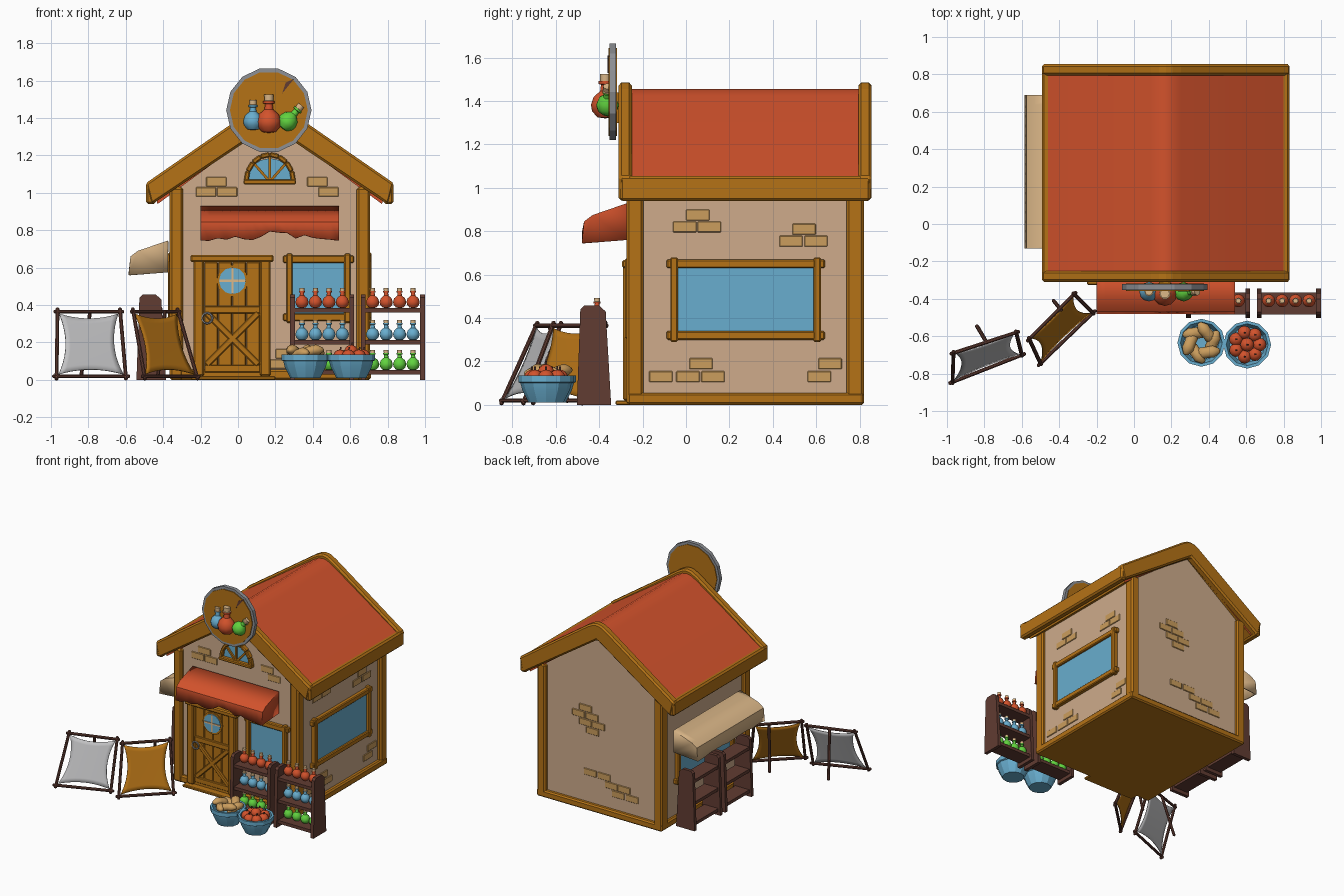
import bpy, bmesh, math, random
from mathutils import Vector, Matrix

random.seed(4)
cube = bpy.data.objects.get("Cube")
if cube:
    bpy.data.objects.remove(cube, do_unlink=True)


def material(name, r, g, b):
    m = bpy.data.materials.new(name)
    m.use_nodes = True
    m.diffuse_color = (r, g, b, 1)
    m.node_tree.nodes["Principled BSDF"].inputs["Base Color"].default_value = (r, g, b, 1)
    return m


WOOD = material("golden wood", .46, .17, .008)
WALL = material("plaster", .62, .41, .26)
BRICK = material("tan brick", .6, .34, .11)
CREAM = material("cream", .72, .48, .25)
RED = material("warm red", .65, .085, .025)
BLUE = material("sky blue", .14, .42, .62)
DARK = material("dark wood", .12, .045, .032)
GREY = material("iron grey", .27, .28, .3)
CLOTH = material("pale cloth", .53, .53, .54)
GREEN = material("bright green", .12, .65, .05)
HX = .17                      # middle of the house
FRONT = Vector((0, -1, 0))


def finish(bm, name, mats, mat=None, smooth=0, bevel=0):
    bmesh.ops.recalc_face_normals(bm, faces=bm.faces)
    if mat:
        bm.transform(mat)
    mesh = bpy.data.meshes.new(name)
    bm.to_mesh(mesh)
    bm.free()
    ob = bpy.data.objects.new(name, mesh)
    bpy.context.collection.objects.link(ob)
    for m in mats if isinstance(mats, list) else [mats]:
        mesh.materials.append(m)
    if smooth:
        mesh.shade_smooth()
        mesh.set_sharp_from_angle(angle=math.radians(smooth))
    if bevel:
        mod = ob.modifiers.new("soft_edges", 'BEVEL')
        mod.width, mod.segments = bevel, 1
    return ob


def box(name, x, y, z, mats, bevel=0):
    bm = bmesh.new()
    bmesh.ops.create_cube(bm, size=1)
    size = Matrix.Diagonal((x[1] - x[0], y[1] - y[0], z[1] - z[0], 1))
    mid = Matrix.Translation((sum(x) / 2, sum(y) / 2, sum(z) / 2))
    return finish(bm, name, mats, mid @ size, bevel=bevel)


def beam(name, p, q, width, depth, mats, normal=FRONT, bevel=.006):
    p, q = Vector(p), Vector(q)
    zc = (q - p).normalized()
    xc = normal.cross(zc).normalized()
    rot = Matrix((xc, zc.cross(xc), zc)).transposed().to_4x4()
    bm = bmesh.new()
    bmesh.ops.create_cube(bm, size=1)
    size = Matrix.Diagonal((width, depth, (q - p).length, 1))
    return finish(bm, name, mats, Matrix.Translation((p + q) / 2) @ rot @ size, bevel=bevel)


def prism(name, pts, y0, y1, mats, mat=None, smooth=0, bevel=0):
    """Extrude an (x, z) outline from y0 to y1."""
    bm = bmesh.new()
    face = bm.faces.new([bm.verts.new((x, y0, z)) for x, z in pts])
    new = bmesh.ops.extrude_face_region(bm, geom=[face])["geom"]
    bmesh.ops.translate(bm, vec=(0, y1 - y0, 0), verts=[v for v in new if isinstance(v, bmesh.types.BMVert)])
    return finish(bm, name, mats, mat, smooth, bevel)


def lathe(name, pts, mats, mat, steps=12, smooth=40):
    bm = bmesh.new()
    vs = [bm.verts.new((r, 0, z)) for r, z in pts]
    es = [bm.edges.new(e) for e in zip(vs, vs[1:])]
    bmesh.ops.spin(bm, geom=vs + es, axis=(0, 0, 1), cent=(0, 0, 0), steps=steps, angle=math.tau)
    bmesh.ops.remove_doubles(bm, verts=bm.verts, dist=1e-5)
    return finish(bm, name, mats, mat, smooth)


def disc(name, centre, r, y0, y1, mats, steps=12, arc=math.tau):
    n = steps + (arc < math.tau)
    pts = [(centre[0] + r * math.cos(arc * i / steps), centre[1] + r * math.sin(arc * i / steps)) for i in range(n)]
    return prism(name, pts, y0, y1, mats)


def frame(name, centre, half, h, mat):
    """Window standing in the local xz plane, facing local -y."""
    parts = [box(name + "_glass", (-half, half), (-.012, .01), (-h, h), BLUE)]
    for s in (-1, 1):
        parts.append(box(name + "_post", (s * half - .017, s * half + .017), (-.035, .01), (-h - .03, h + .03), WOOD, .006))
        parts.append(box(name + "_rail", (-half - .035, half + .035), (-.03, .01), (s * h - .02, s * h + .02), WOOD, .006))
    for ob in parts:
        ob.data.transform(Matrix.Translation(centre) @ mat)


def turn(deg):
    return Matrix.Rotation(math.radians(deg), 4, 'Z')


# House body, base and corner posts
body = [(HX - .51, .02), (HX + .51, .02), (HX + .51, 1.04), (HX, 1.39), (HX - .51, 1.04)]
prism("house_walls", body, -.245, .79, WALL)
box("base_beam", (-.365, .71), (-.27, .82), (0, .055), WOOD, .01)
box("door_step", (-.25, .2), (-.325, -.2), (0, .02), WOOD, .005)
for s in (-1, 1):
    for y in (-.235, .78):
        x = HX + s * .5
        box("corner_post", (x - .036, x + .036), (y - .04, y + .04), (0, 1.03), WOOD, .012)


# Roof: red panel, gable boards and eave beams
def gable(half, lift, low, tip):
    top = [(half, tip), (.08, 1.45 + lift), (.035, 1.474 + lift), (0, 1.48 + lift)]
    bottom = [(0, 1.48 + low), (half - .03, tip - .115)]
    right = [(HX + x, z) for x, z in top]
    left = [(HX - x, z) for x, z in reversed(top[:-1])]
    return right + left + [(HX - bottom[1][0], bottom[1][1]), (HX, bottom[0][1]), (HX + bottom[1][0], bottom[1][1])]


panel = prism("roof_panel", gable(.63, -.025, -.1, 1.055), -.26, .81, [RED, WOOD], smooth=30)
for f in panel.data.polygons:
    f.material_index = int(f.normal.z < -.1)
for y in (-.31, .795):
    prism("gable_board", gable(.665, .005, -.12, 1.05), y, y + .06, WOOD, bevel=.012)
for s in (-1, 1):
    x = HX + s * .635
    box("eave_beam", (x - .027, x + .027), (-.305, .85), (.94, 1.055), WOOD, .012)


# Raised bricks, each set given as row starts along the wall
def bricks(rows, mat):
    for u, z in rows:
        ob = box("brick", (u, u + .108), (-.006, .01), (z, z + .05), BRICK, .003)
        ob.data.transform(mat)


bricks([(-.17, 1.035), (-.225, .98), (-.112, .98), (.37, 1.035), (.43, .98), (.17, .06), (.2, .115)],
       Matrix.Translation((0, -.245, 0)))
side = [(0, .85), (-.06, .795), (.053, .795), (.49, .785), (.43, .73), (.545, .73), (.015, .165),
        (-.17, .105), (-.045, .105), (.07, .105), (.61, .165), (.56, .105)]
bricks(side, Matrix.Translation((HX + .51, 0, 0)) @ turn(90))
back = [(-.36, .75), (-.42, .695), (-.305, .695), (-.36, .64), (-.25, .64), (-.3, .585),
        (-.32, .26), (-.2, .26), (-.14, .205), (-.03, .205), (-.08, .15), (.04, .15)]
bricks(back, Matrix.Translation((0, .79, 0)) @ turn(180))

# Windows
frame("front_window", (.43, -.245, .49), .155, .155, turn(0))
frame("left_window", (HX + .51, .275, .485), .33, .165, turn(90))
frame("right_window", (HX - .51, .275, .485), .33, .165, turn(-90))
disc("arch_glass", (HX, 1.06), .125, -.256, -.24, BLUE, 8, math.pi)
spot = [Vector((HX + .127 * math.cos(math.pi * i / 8), -.26, 1.06 + .145 * math.sin(math.pi * i / 8))) for i in range(9)]
for a, b in zip(spot, spot[1:]):
    beam("arch_frame", a, b, .025, .04, WOOD)
for i in (2, 4, 6):
    beam("arch_bar", (HX, -.26, 1.06), spot[i], .014, .02, WOOD, bevel=0)
box("arch_sill", (HX - .14, HX + .14), (-.285, -.24), (1.045, 1.072), WOOD, .006)

# Door
for i in range(4):
    box("door_plank", (-.18 + i * .075, -.108 + i * .075), (-.262, -.24), (.04, .63), WOOD, .004)
for x in (-.21, .145):
    box("door_post", (x - .028, x + .028), (-.29, -.23), (.02, .65), WOOD, .008)
box("door_lintel", (-.255, .19), (-.295, -.23), (.63, .668), WOOD, .008)
for z in (.06, .375):
    box("door_rail", (-.18, .12), (-.277, -.25), (z - .02, z + .02), WOOD, .004)
for s in (-1, 1):
    beam("door_brace", (-.03 - s * .14, -.268, .08), (-.03 + s * .14, -.268, .36), .035, .02, WOOD)
disc("door_window_rim", (-.03, .53), .085, -.27, -.25, WOOD)
disc("door_glass", (-.03, .53), .072, -.275, -.26, BLUE)
box("door_glass_bar", (-.036, -.024), (-.28, -.27), (.46, .6), CREAM)
box("door_glass_bar", (-.1, .04), (-.28, -.27), (.524, .536), CREAM)
bpy.ops.mesh.primitive_torus_add(location=(-.165, -.285, .33), rotation=(math.pi / 2, 0, 0), major_radius=.028,
                                 minor_radius=.006, major_segments=12, minor_segments=6)
bpy.context.object.name = "door_ring"
bpy.context.object.data.materials.append(GREY)


# Awnings with a ragged front edge
def awning(name, mats, length, tear, mat):
    prof = [(0, .185), (-.16, .13), (-.2, .1), (-.21, 0)]
    bm = bmesh.new()
    n = 16
    cols = []
    for i in range(n + 1):
        edge = 0 if i in (0, 1, n) else random.uniform(0, tear)
        cols.append([bm.verts.new((length * (i / n - .5), y, z if z else edge)) for y, z in prof])
    for a, b in zip(cols, cols[1:]):
        for j in range(3):
            bm.faces.new((a[j], b[j], b[j + 1], a[j + 1]))
    for c in (cols[0], cols[-1]):
        bm.faces.new(c + [bm.verts.new((c[0].co.x, 0, .015))])
    ob = finish(bm, name, mats, mat, 25)
    mod = ob.modifiers.new("thickness", 'SOLIDIFY')
    mod.thickness = .012


awning("front_awning", RED, .74, .055, Matrix.Translation((HX, -.27, .745)))
awning("side_awning", CREAM, .82, .012, Matrix.Translation((-.375, .28, .56)) @ turn(-90))

# Bottles
FLASK = [(0, 0), (.55, .08), (.92, .5), (1, .95), (.82, 1.5), (.36, 1.9), (.3, 2.35), (.46, 2.4), (.46, 2.6),
         (.36, 2.62), (.38, 3.1), (0, 3.1)]


def bottle(colour, loc, r, tilt=0):
    ob = lathe("bottle", FLASK, [colour, CREAM], Matrix.Identity(4))
    for f in ob.data.polygons:
        f.material_index = int(f.center.z > 2.605)
    ob.data.transform(Matrix.Translation(loc) @ Matrix.Rotation(tilt, 4, 'Y') @ Matrix.Scale(r, 4))


# Shelves, the front pair stocked
def shelf(loc, deg, stocked):
    place = Matrix.Translation(loc) @ turn(deg)
    outline = [(-.08, 0), (.078, 0), (.062, .44), (.045, .457), (-.025, .457), (-.055, .43)]
    for x in (-.158, .158):
        prism("shelf_side", outline, x - .013, x + .013, DARK, place @ turn(90) @ Matrix.Scale(-1, 4, (1, 0, 0)))
    for z, colour in ((.04, GREEN), (.2, BLUE), (.372, RED)):
        ob = box("shelf_board", (-.15, .15), (-.06, .06), (z - .012, z + .012), DARK)
        ob.data.transform(place)
        for i in range(4 * stocked):
            bottle(colour, place @ Vector((-.108 + i * .072, .015, z + .012)), .035)


shelf((.45, -.425, 0), 0, 1)
shelf((.828, -.425, 0), 0, 1)
shelf((-.465, .5, 0), -90, 0)
shelf((-.465, .12, 0), -90, 0)

# Hanging sign
SX, SZ = .165, 1.442
disc("sign_rim", (SX, SZ), .228, -.352, -.322, GREY, 14)
disc("sign_front", (SX, SZ), .208, -.358, -.35, WOOD, 14)
disc("sign_back", (SX, SZ), .208, -.324, -.317, WOOD, 14)
box("sign_bracket", (SX - .03, SX + .03), (-.325, -.29), (1.3, 1.44), WOOD)
prism("sign_crack", [(SX + .07, 1.53), (SX + .09, 1.59), (SX + .135, 1.61)], -.361, -.355, DARK)
bottle(BLUE, (.08, -.362, 1.335), .052)
bottle(RED, (SX, -.372, 1.32), .066)
bottle(GREEN, (.235, -.362, 1.345), .052, .7)

# Bowls with bread and apples
BOWL = [(0, .01), (.08, .01), (.11, .07), (.118, .1), (.128, .105), (.128, .135), (.112, .135), (.095, .08), (0, .07)]
for x, y in ((.36, -.635), (.605, -.645)):
    lathe("bowl", BOWL, BLUE, Matrix.Translation((x, y, 0)), smooth=25)


def ball(name, mats, mat, bend=0):
    bm = bmesh.new()
    bmesh.ops.create_uvsphere(bm, u_segments=12, v_segments=9, radius=1)
    for v in bm.verts:
        if bend:
            v.co.xy *= 1 + .12 * math.cos(v.co.z * 14)
            v.co.x += bend * v.co.z ** 2
    finish(bm, name, mats, mat, 50)


for i in range(6):
    a = math.tau * i / 6
    place = Matrix.Translation((.36 + .06 * math.cos(a), -.635 + .06 * math.sin(a), .14 + .015 * (i % 2)))
    ball("bread_roll", BRICK, place @ Matrix.Rotation(a + 1.2, 4, 'Z') @ Matrix.Rotation(1.3, 4, 'Y')
         @ Matrix.Diagonal((.03, .034, .07, 1)), .4)
for i in range(8):
    r, z = (.066, .125) if i < 7 else (0, .15)
    x, y = .605 + r * math.cos(i * .9), -.645 + r * math.sin(i * .9)
    ball("apple", RED, Matrix.Translation((x, y, z)) @ Matrix.Scale(.037, 4))
    beam("apple_stem", (x, y, z + .03), (x + .005, y, z + .05), .008, .008, DARK, bevel=0)


# Cloth stands: pole frame, back strut and a stretched sheet
def stand(name, mats, bl, br, tl, tr, strut):
    bl, br, tl, tr = map(Vector, (bl, br, tl, tr))
    for p, q in ((bl, br), (tl, tr), (bl, tl), (br, tr)):
        d = (q - p) * .06
        beam(name + "_pole", p - d, q + d, .02, .02, DARK)
    beam(name + "_strut", strut[0], strut[1], .02, .02, DARK)
    bm = bmesh.new()
    bmesh.ops.create_grid(bm, x_segments=10, y_segments=10, size=1)
    for v in bm.verts:
        x, y = v.co.x, v.co.y
        u = .5 + .47 * x * (1 - .22 * (1 - y * y))
        w = .5 + .47 * y * (1 - .16 * (1 - x * x))
        v.co = bl.lerp(br, u).lerp(tl.lerp(tr, u), w)
    ob = finish(bm, name + "_sheet", mats, smooth=60)
    ob.modifiers.new("thickness", 'SOLIDIFY').thickness = .006


stand("pale_stand", CLOTH, (-.97, -.845, .02), (-.6, -.7, .02), (-.965, -.69, .365), (-.63, -.58, .365),
      ((-.79, -.63, .37), (-.84, -.545, .01)))
stand("golden_stand", WOOD, (-.5, -.745, .02), (-.22, -.475, .02), (-.56, -.615, .365), (-.32, -.375, .365),
      ((-.39, -.46, .37), (-.43, -.41, .01)))
